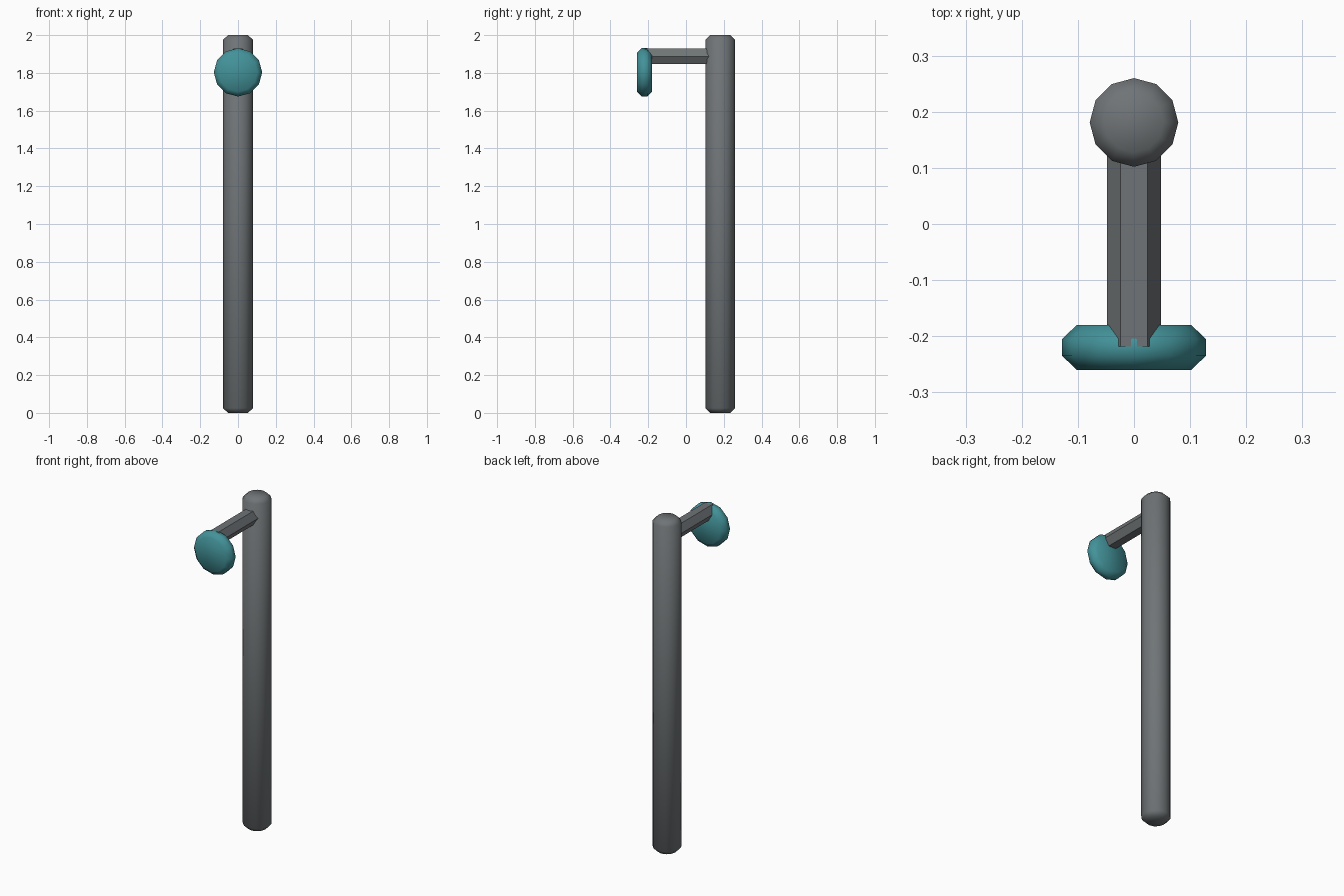
import bpy
import bmesh
from math import radians
from mathutils import Matrix

default = bpy.data.objects.get("Cube")
if default:
    bpy.data.objects.remove(default, do_unlink=True)


def make_material(name, colour):
    mat = bpy.data.materials.new(name)
    mat.use_nodes = True
    mat.diffuse_color = colour
    bsdf = mat.node_tree.nodes["Principled BSDF"]
    bsdf.inputs["Base Color"].default_value = colour
    return mat


grey = make_material("dark grey metal", (0.16, 0.175, 0.182, 1))
teal = make_material("teal", (0.055, 0.29, 0.32, 1))


def prism(name, mat, sides, radius, length, centre, along_y=False, chamfer=0, spin=0):
    """Capped prism, optionally lying along y, with chamfered rims."""
    bm = bmesh.new()
    bmesh.ops.create_cone(bm, cap_ends=True, segments=sides,
                          radius1=radius, radius2=radius, depth=length,
                          matrix=Matrix.Rotation(radians(spin), 4, 'Z'))
    if chamfer:
        rims = [e for e in bm.edges
                if abs(e.verts[0].co.z - e.verts[1].co.z) < 0.001]
        bmesh.ops.bevel(bm, geom=rims, offset=chamfer, segments=1,
                        affect='EDGES', profile=0.5)
    turn = Matrix.Rotation(radians(90 if along_y else 0), 4, 'X')
    bm.transform(Matrix.Translation(centre) @ turn)
    mesh = bpy.data.meshes.new(name)
    bm.to_mesh(mesh)
    bm.free()
    mesh.materials.append(mat)
    obj = bpy.data.objects.new(name, mesh)
    bpy.context.collection.objects.link(obj)
    bpy.ops.object.select_all(action='DESELECT')
    obj.select_set(True)
    bpy.context.view_layer.objects.active = obj
    bpy.ops.object.shade_smooth_by_angle(angle=radians(50))
    return obj


# Upright pole
prism("pole", grey, 12, 0.079, 2.0, (0, 0.181, 1.0), chamfer=0.025)

# Hexagonal arm reaching forward, flat side up
prism("arm", grey, 6, 0.048, 0.40, (0, -0.018, 1.888), along_y=True, spin=30)

# Round disc hanging from the end of the arm
prism("disc", teal, 12, 0.128, 0.08, (0, -0.22, 1.803), along_y=True, chamfer=0.025)
